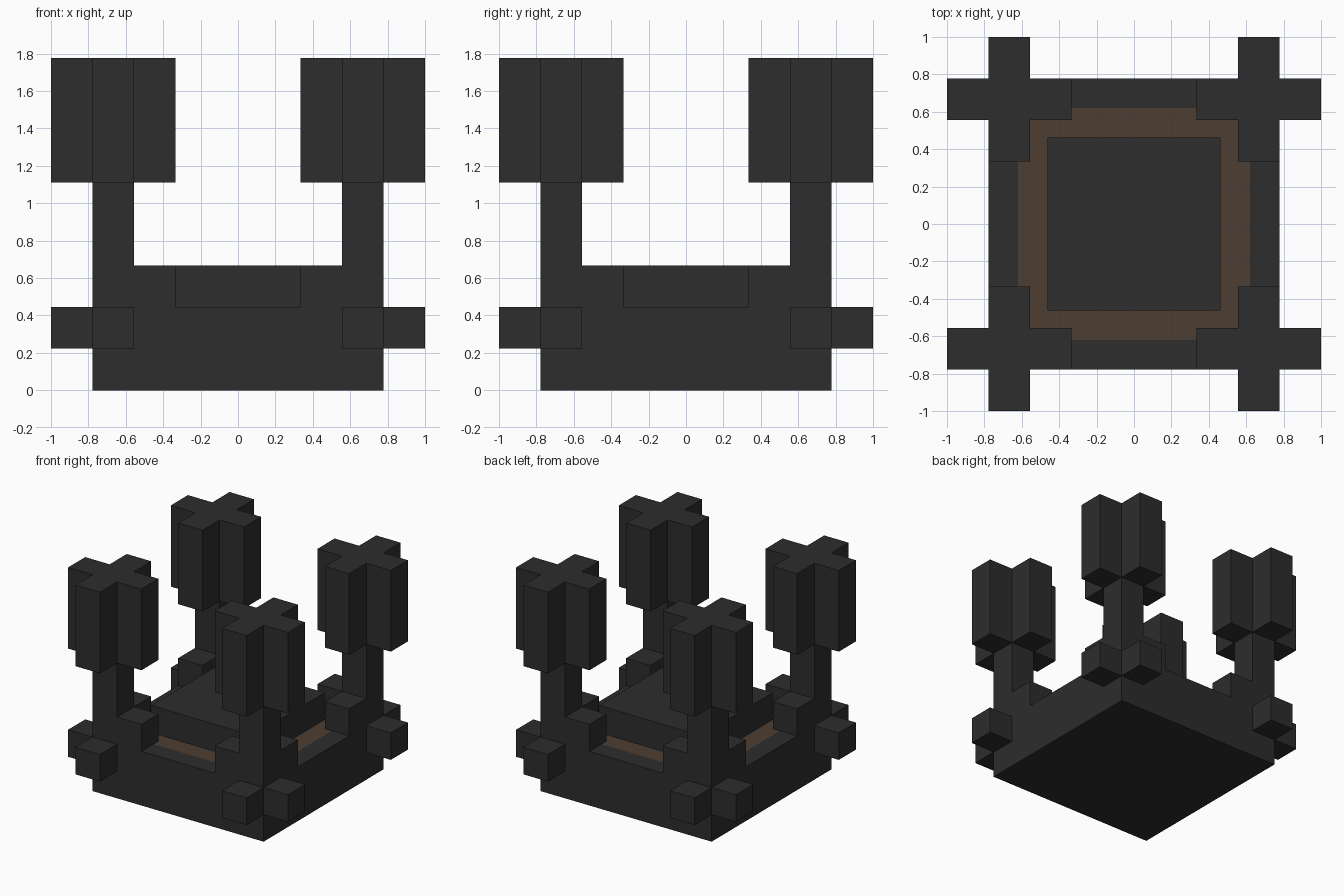
import bpy
import bmesh

U = 2 / 9  # one block

if "Cube" in bpy.data.objects:
    bpy.data.objects.remove(bpy.data.objects["Cube"], do_unlink=True)


def make_material(name, rgb):
    mat = bpy.data.materials.new(name)
    mat.use_nodes = True
    mat.diffuse_color = (*rgb, 1)
    bsdf = mat.node_tree.nodes["Principled BSDF"]
    bsdf.inputs["Base Color"].default_value = (*rgb, 1)
    bsdf.inputs["Roughness"].default_value = 0.9
    return mat


stone = make_material("charcoal_stone", (0.026, 0.026, 0.026))
soil = make_material("brown_floor", (0.074, 0.048, 0.032))


def prism(outline, bottom, top):
    """Extrude an outline (in blocks) between two heights (in blocks)."""
    bm = bmesh.new()
    face = bm.faces.new([bm.verts.new((x * U, y * U, bottom * U)) for x, y in outline])
    grown = bmesh.ops.extrude_face_region(bm, geom=[face])["geom"]
    verts = [v for v in grown if isinstance(v, bmesh.types.BMVert)]
    bmesh.ops.translate(bm, verts=verts, vec=(0, 0, (top - bottom) * U))
    bmesh.ops.recalc_face_normals(bm, faces=bm.faces)
    return bm


def rect(x0, y0, x1, y1):
    return [(x0, y0), (x1, y0), (x1, y1), (x0, y1)]


def add_object(name, bm, materials, mirrored=False):
    mesh = bpy.data.meshes.new(name)
    bm.to_mesh(mesh)
    bm.free()
    for mat in materials:
        mesh.materials.append(mat)
    obj = bpy.data.objects.new(name, mesh)
    bpy.context.collection.objects.link(obj)
    if mirrored:
        mod = obj.modifiers.new("four_corners", "MIRROR")
        mod.use_axis = (True, True, False)
        mod.use_mirror_merge = False
    return obj


# Base: dark rim, brown floor ring and raised central slab
base = prism(rect(-3.5, -3.5, 3.5, 3.5), 0, 2)
top = max(base.faces, key=lambda f: f.calc_center_median().z)
bmesh.ops.inset_region(base, faces=[top], thickness=U)
ring = bmesh.ops.inset_region(base, faces=[top], thickness=U)["faces"]
for face in ring:
    face.material_index = 1
slab = bmesh.ops.extrude_face_region(base, geom=[top])["geom"]
bmesh.ops.translate(base, vec=(0, 0, U),
                    verts=[v for v in slab if isinstance(v, bmesh.types.BMVert)])
bmesh.ops.delete(base, geom=[top], context="FACES_ONLY") if top.is_valid else None
bmesh.ops.recalc_face_normals(base, faces=base.faces)
add_object("base", base, [stone, soil])

# L-shaped corner steps on the rim
corner = [(1.5, 2.5), (2.5, 2.5), (2.5, 1.5), (3.5, 1.5), (3.5, 3.5), (1.5, 3.5)]
add_object("corner_step", prism(corner, 2, 3), [stone], True)

# Corner posts
add_object("corner_post", prism(rect(2.5, 2.5, 3.5, 3.5), 3, 5), [stone], True)

# Cross-shaped post heads
quarter = [(1.5, 0.5), (0.5, 0.5), (0.5, 1.5)]
cross = []
for _ in range(4):
    cross += [(x + 3, y + 3) for x, y in quarter]
    quarter = [(-y, x) for x, y in quarter]
add_object("post_head", prism(cross, 5, 8), [stone], True)

# Knobs on the outer walls
add_object("side_knob", prism(rect(3.5, 2.5, 4.5, 3.5), 1, 2), [stone], True)
add_object("end_knob", prism(rect(2.5, 3.5, 3.5, 4.5), 1, 2), [stone], True)
